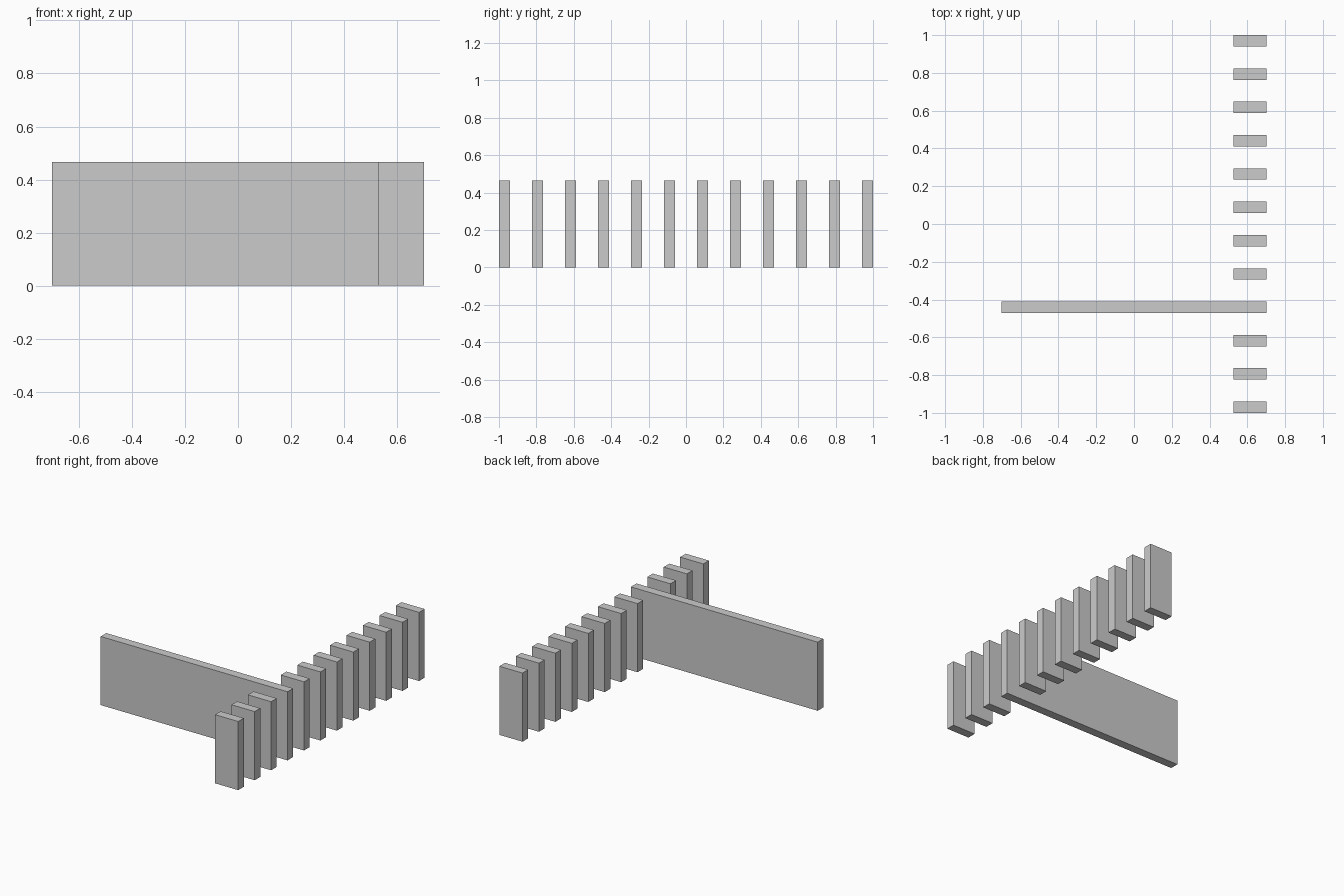
import bpy

if "Cube" in bpy.data.objects:
    bpy.data.objects.remove(bpy.data.objects["Cube"])

HEIGHT = 0.466
THICK = 0.06
X_OUT = 0.702
X_IN = 0.528
COUNT = 12
LONG_INDEX = 3


def box(name, x0, x1, y):
    bpy.ops.mesh.primitive_cube_add(size=1, location=((x0 + x1) / 2, y, HEIGHT / 2))
    ob = bpy.context.object
    ob.name = name
    ob.scale = (x1 - x0, THICK, HEIGHT)
    bpy.ops.object.transform_apply(location=False, rotation=False, scale=True)
    return ob


# Row of evenly spaced upright fins, one of them extended into a long wall
first = -1 + THICK / 2
step = (2 - THICK) / (COUNT - 1)
for i in range(COUNT):
    y = first + i * step
    if i == LONG_INDEX:
        box("long_wall", -X_OUT, X_OUT, y)
    else:
        box(f"fin_{i + 1:02d}", X_IN, X_OUT, y)
